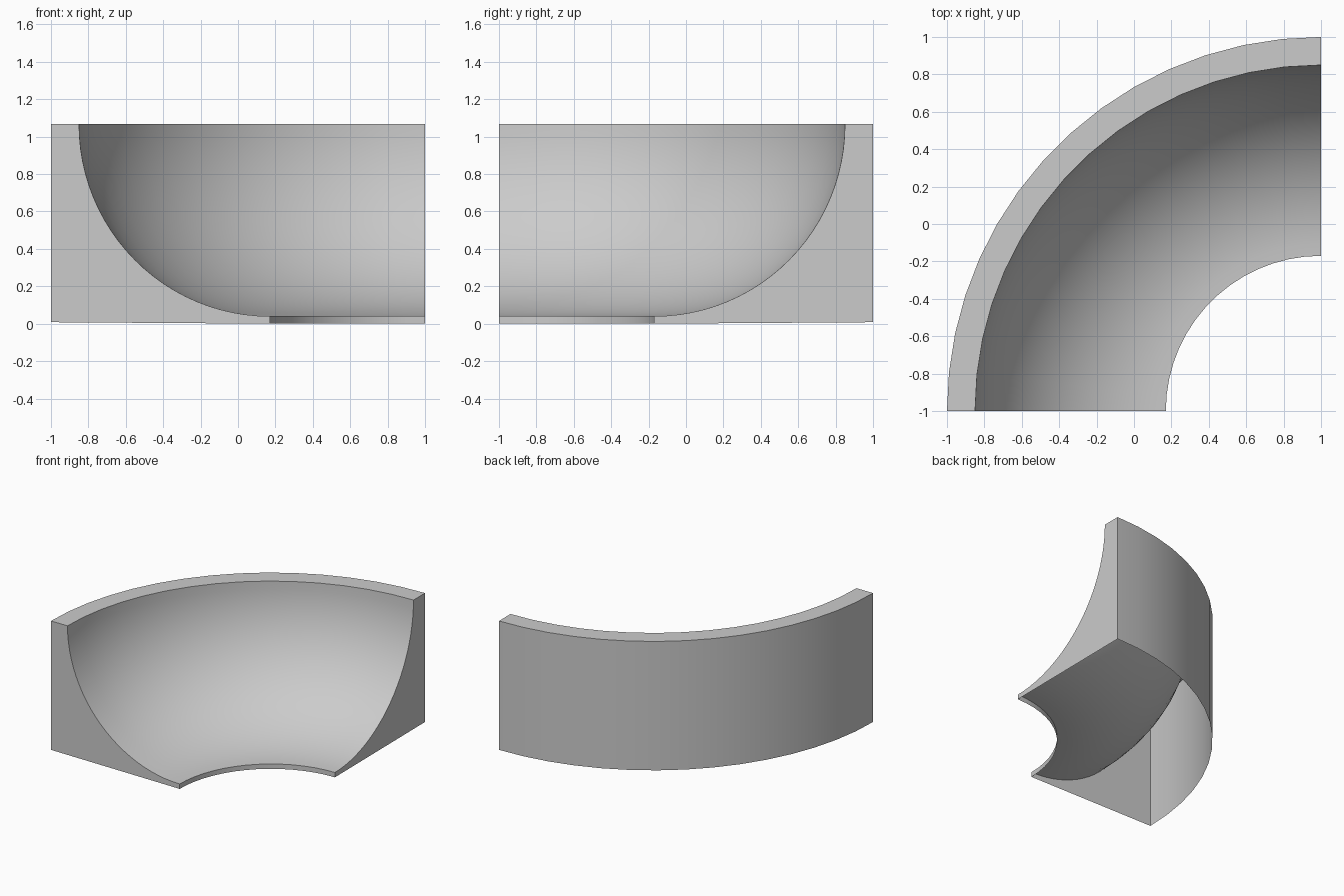
import bpy, bmesh
from math import sin, cos, pi, radians

if "Cube" in bpy.data.objects:
    bpy.data.objects.remove(bpy.data.objects["Cube"])

R_OUT, R_RIM, R_LIP = 2.0, 1.85, 0.83
TOP, LIP = 1.067, 0.04
SWEEP, ARC = 15, 24

# Cross-section (radius, height): lip foot, concave quarter-round, rim, outer wall; open underneath
profile = [(R_LIP, 0.0)]
for i in range(ARC + 1):
    a = pi / 2 * i / ARC
    profile.append((R_LIP + (R_RIM - R_LIP) * sin(a), TOP - (TOP - LIP) * cos(a)))
profile += [(R_OUT, TOP), (R_OUT, 0.008)]

# Sweep the section a quarter turn about the corner axis at (1, -1)
bm = bmesh.new()
rings = []
for s in range(SWEEP + 1):
    t = pi / 2 + pi / 2 * s / SWEEP
    rings.append([bm.verts.new((1 + r * cos(t), -1 + r * sin(t), z)) for r, z in profile])
for a, b in zip(rings, rings[1:]):
    for i in range(len(profile) - 1):
        bm.faces.new((a[i], a[i + 1], b[i + 1], b[i]))

# Flat end walls
bm.faces.new(rings[0][::-1])
bm.faces.new(rings[-1])
bmesh.ops.recalc_face_normals(bm, faces=bm.faces)
if max(bm.faces, key=lambda f: abs(f.normal.z)).normal.z < 0:
    bmesh.ops.reverse_faces(bm, faces=bm.faces)

mesh = bpy.data.meshes.new("quarter_pipe_corner")
bm.to_mesh(mesh)
bm.free()
ramp = bpy.data.objects.new("quarter_pipe_corner", mesh)
bpy.context.collection.objects.link(ramp)
bpy.context.view_layer.objects.active = ramp
ramp.select_set(True)
bpy.ops.object.shade_smooth_by_angle(angle=radians(30))
